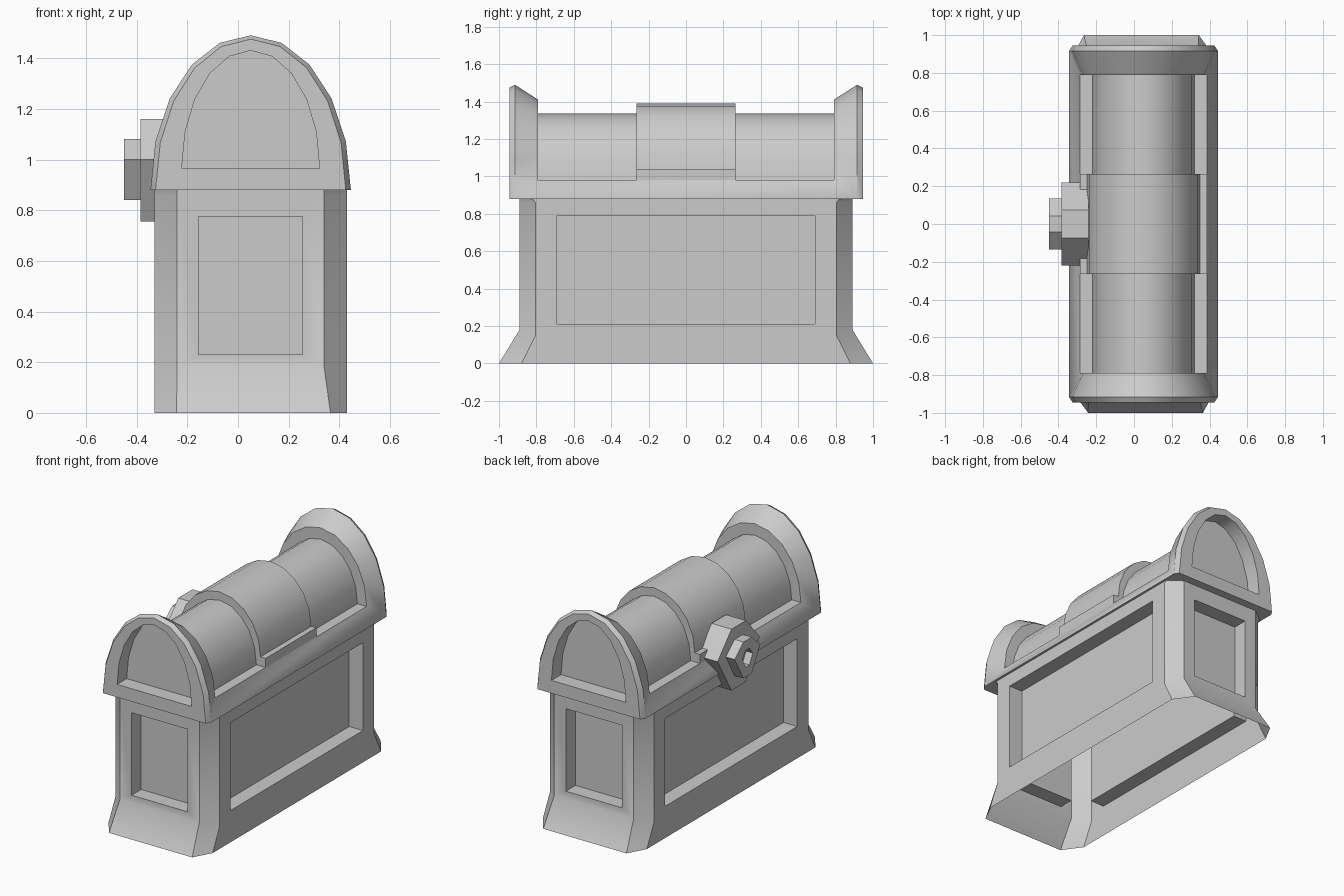
import bpy, bmesh
from math import sin, cos, pi, radians
from mathutils import Vector

if "Cube" in bpy.data.objects:
    bpy.data.objects.remove(bpy.data.objects["Cube"])

CX = 0.05  # chest centre line in x


def strip(bm, a, b, closed):
    n = len(a)
    return [bm.faces.new((a[i], a[(i + 1) % n], b[(i + 1) % n], b[i]))
            for i in range(n if closed else n - 1)]


def ring(bm, pts):
    return [bm.verts.new(p) for p in pts]


def finish(bm, name, recalc=False):
    if recalc:
        bmesh.ops.recalc_face_normals(bm, faces=bm.faces)
    me = bpy.data.meshes.new(name)
    bm.to_mesh(me)
    bm.free()
    ob = bpy.data.objects.new(name, me)
    bpy.context.collection.objects.link(ob)
    bpy.ops.object.select_all(action='DESELECT')
    ob.select_set(True)
    bpy.context.view_layer.objects.active = ob
    bpy.ops.object.shade_smooth_by_angle(angle=radians(35))
    return ob


def octagon(hw, a, b, hy, cy, zs, ze):
    """Rectangle with cut corners; zs = side corner height, ze = end corner height."""
    return [(CX + x, y, z) for x, y, z in (
        (hw, -cy, zs), (hw, cy, zs), (a, hy, ze), (-b, hy, ze),
        (-hw, cy, zs), (-hw, -cy, zs), (-a, -hy, ze), (b, -hy, ze))]


def arch(hw, z0, z1, y, n=10):
    """Half ellipse from -x over the top to +x."""
    return [(CX - hw * cos(pi * i / n), y, z0 + (z1 - z0) * sin(pi * i / n))
            for i in range(n + 1)]


def recess(bm, face, half, z0, z1, depth):
    """Sink a rectangular panel into a flat wall."""
    normal = face.normal.copy()
    mid = face.calc_center_median()
    along_y = abs(normal.x) > 0.5
    bmesh.ops.inset_individual(bm, faces=[face], thickness=0.02)
    for v in face.verts:
        v.co.z = z0 if v.co.z < mid.z else z1
        if along_y:
            v.co.y = half if v.co.y > 0 else -half
        else:
            v.co.x = CX + (half if v.co.x > CX else -half)
    inner = bmesh.ops.extrude_discrete_faces(bm, faces=[face])['faces'][0]
    bmesh.ops.translate(bm, verts=inner.verts, vec=-normal * depth)


# Body: open-bottomed shell, flared at both ends, with four sunken panels
TOP = octagon(0.38, 0.29, 0.29, 0.89, 0.82, 0.88, 0.88)
bm = bmesh.new()
loops = [ring(bm, p) for p in (
    octagon(0.38, 0.293, 0.315, 1.0, 0.88, 0, 0),
    octagon(0.38, 0.29, 0.29, 0.89, 0.805, 0.15, 0.18),
    octagon(0.38, 0.29, 0.29, 0.89, 0.805, 0.86, 0.86),
    TOP)]
rows = [strip(bm, a, b, True) for a, b in zip(loops, loops[1:])]
bm.normal_update()
for i in (0, 4):
    recess(bm, rows[1][i], 0.69, 0.21, 0.79, 0.1)
for i in (2, 6):
    recess(bm, rows[1][i], 0.205, 0.23, 0.775, 0.1)
finish(bm, "chest_body")

# Lid: barrel between two flared end arches with sunken end panels
END = [(0.272, 0.965, 1.43, 0.845), (0.272, 0.965, 1.43, 0.945),
       (0.375, 0.885, 1.475, 0.945), (0.395, 0.885, 1.49, 0.915),
       (0.337, 0.98, 1.41, 0.79), (0.27, 0.98, 1.335, 0.79)]
bm = bmesh.new()
front = [ring(bm, arch(h, a, b, -y)) for h, a, b, y in END]
back = [ring(bm, arch(h, a, b, y)) for h, a, b, y in END]
seq = front + back[::-1]
last = len(seq) - 2
for i, (a, b) in enumerate(zip(seq, seq[1:])):
    if i != len(seq) - 1:
        strip(bm, a, b, i < 2 or i > last - 2)
bm.faces.new(front[0][::-1])
bm.faces.new(back[0])
# sloping rim and ledge along both long sides
for k in (3, 4):
    lo_f, lo_b, hi_f, hi_b = front[k], back[k], front[k + 1], back[k + 1]
    bm.faces.new((lo_f[-1], lo_b[-1], hi_b[-1], hi_f[-1]))
    bm.faces.new((hi_f[0], hi_b[0], lo_b[0], lo_f[0]))
# underside of the overhang
rim = [octagon(0.395, 0.375, 0.375, 0.945, 0.915, z, z) for z in (0.88, 0.885)]
under = [ring(bm, p) for p in [TOP] + rim]
for a, b in zip(under, under[1:]):
    strip(bm, a, b, True)
bmesh.ops.remove_doubles(bm, verts=bm.verts, dist=0.0005)
finish(bm, "chest_lid")

# Raised band across the middle of the lid
bm = bmesh.new()
ends = []
for y in (-0.265, 0.265):
    pts = [(CX - 0.337, y, 0.975), (CX - 0.337, y, 1.04)]
    pts += arch(0.30, 1.04, 1.39, y)
    pts += [(CX + 0.337, y, 1.04), (CX + 0.337, y, 0.975)]
    ends.append(ring(bm, pts))
strip(bm, ends[0], ends[1], True)
bm.faces.new(ends[0][::-1])
bm.faces.new(ends[1])
finish(bm, "lid_band", True)


# Lock: hexagonal plate, smaller hexagonal boss and keyhole
def hexagon(x, w, flat, h, zc, zm):
    return [(x, y, z) for y, z in ((w, zm), (flat, zc + h), (-flat, zc + h),
                                   (-w, zm), (-flat, zc - h), (flat, zc - h))]


bm = bmesh.new()
lock = [ring(bm, hexagon(*p)) for p in (
    (-0.24, 0.22, 0.075, 0.2025, 0.9575, 1.0),
    (-0.385, 0.22, 0.075, 0.2025, 0.9575, 1.0),
    (-0.385, 0.135, 0.043, 0.12, 0.96, 1.0),
    (-0.45, 0.135, 0.043, 0.12, 0.96, 1.0),
    (-0.45, 0.055, 0.02, 0.055, 0.96, 0.97),
    (-0.40, 0.055, 0.02, 0.055, 0.96, 0.97))]
for a, b in zip(lock, lock[1:]):
    strip(bm, a, b, True)
bm.faces.new(lock[0])
bm.faces.new(lock[-1])
finish(bm, "lock", True)
